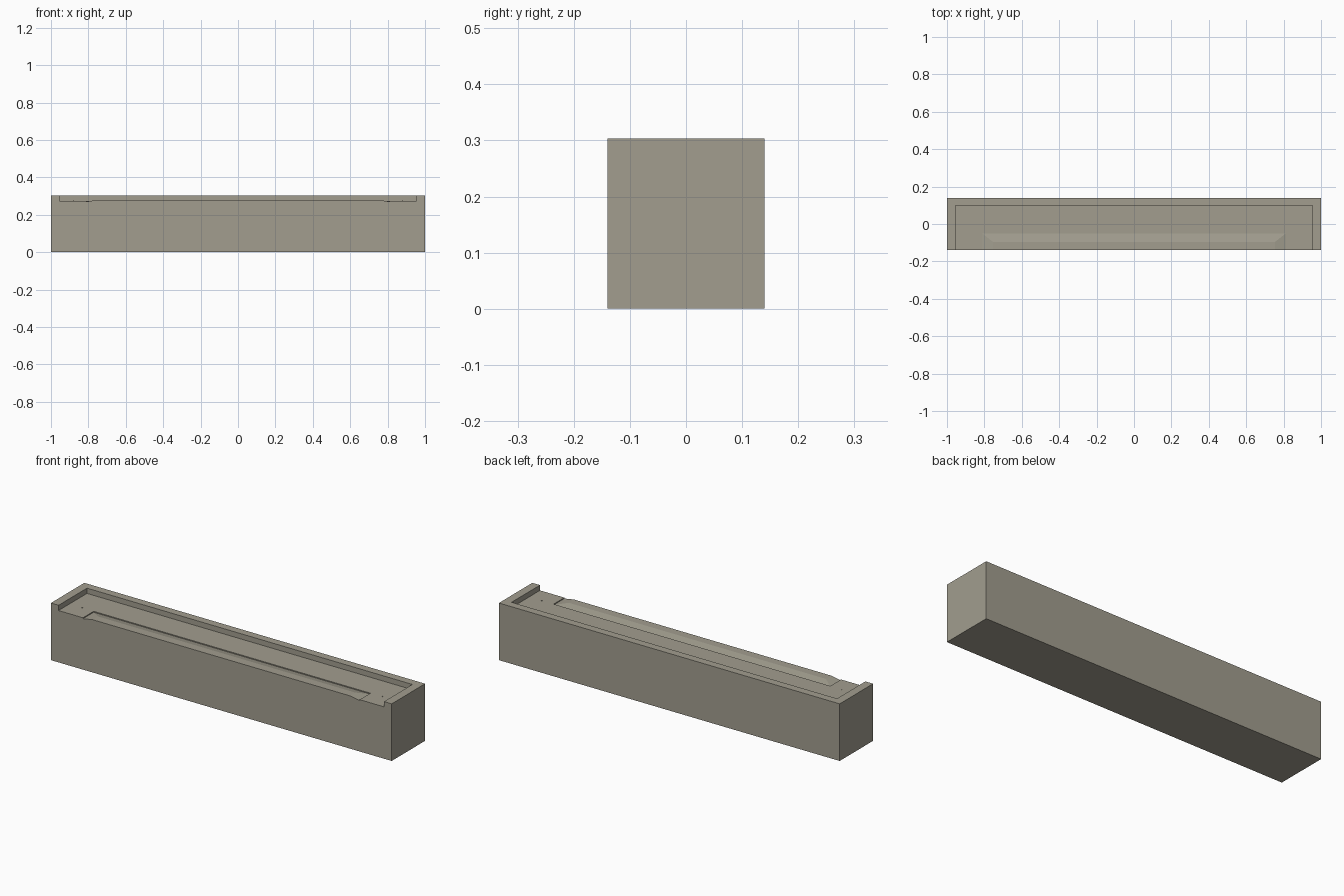
import bpy, bmesh

if "Cube" in bpy.data.objects:
    bpy.data.objects.remove(bpy.data.objects["Cube"])

stone = bpy.data.materials.new("warm_grey")
stone.diffuse_color = (0.36, 0.34, 0.275, 1)
stone.use_nodes = True
stone.node_tree.nodes["Principled BSDF"].inputs["Base Color"].default_value = stone.diffuse_color


def solid(name, lo, hi, top=None):
    """Box from lo to hi; top = (x0, x1, y0, y1) narrows the upper face."""
    x0, y0, z0 = lo
    x1, y1, z1 = hi
    a, b, c, d = top or (x0, x1, y0, y1)
    bm = bmesh.new()
    low = [bm.verts.new(p) for p in ((x0, y0, z0), (x1, y0, z0), (x1, y1, z0), (x0, y1, z0))]
    up = [bm.verts.new(p) for p in ((a, c, z1), (b, c, z1), (b, d, z1), (a, d, z1))]
    bm.faces.new(low[::-1])
    bm.faces.new(up)
    for i in range(4):
        j = (i + 1) % 4
        bm.faces.new((low[i], low[j], up[j], up[i]))
    me = bpy.data.meshes.new(name)
    bm.to_mesh(me)
    bm.free()
    me.materials.append(stone)
    ob = bpy.data.objects.new(name, me)
    bpy.context.collection.objects.link(ob)
    return ob


def cut(target, cutter):
    mod = target.modifiers.new("cut", 'BOOLEAN')
    mod.operation = 'DIFFERENCE'
    mod.solver = 'EXACT'
    mod.object = cutter
    bpy.context.view_layer.objects.active = target
    bpy.ops.object.modifier_apply(modifier=mod.name)
    bpy.data.objects.remove(cutter)


# Long block
block = solid("block", (-1, -0.14, 0), (1, 0.14, 0.303))

# Shallow recess open to the front, then a slightly deeper pocket in its floor
cut(block, solid("recess_cutter", (-0.955, -0.2, 0.275), (0.955, 0.098, 0.4)))
cut(block, solid("pocket_cutter", (-0.812, -0.2, 0.270), (0.812, -0.05, 0.4)))

# Low ramped sill that rises out of the pocket
solid("raised_sill", (-0.812, -0.14, 0.270), (0.812, -0.05, 0.280),
      top=(-0.755, 0.755, -0.14, -0.095))

# Tiny pins on the recess floor at both ends
for side, s in (("left", -1), ("right", 1)):
    x = s * 0.88
    solid(side + "_pin", (x - 0.003, -0.051, 0.274), (x + 0.003, -0.045, 0.277))
